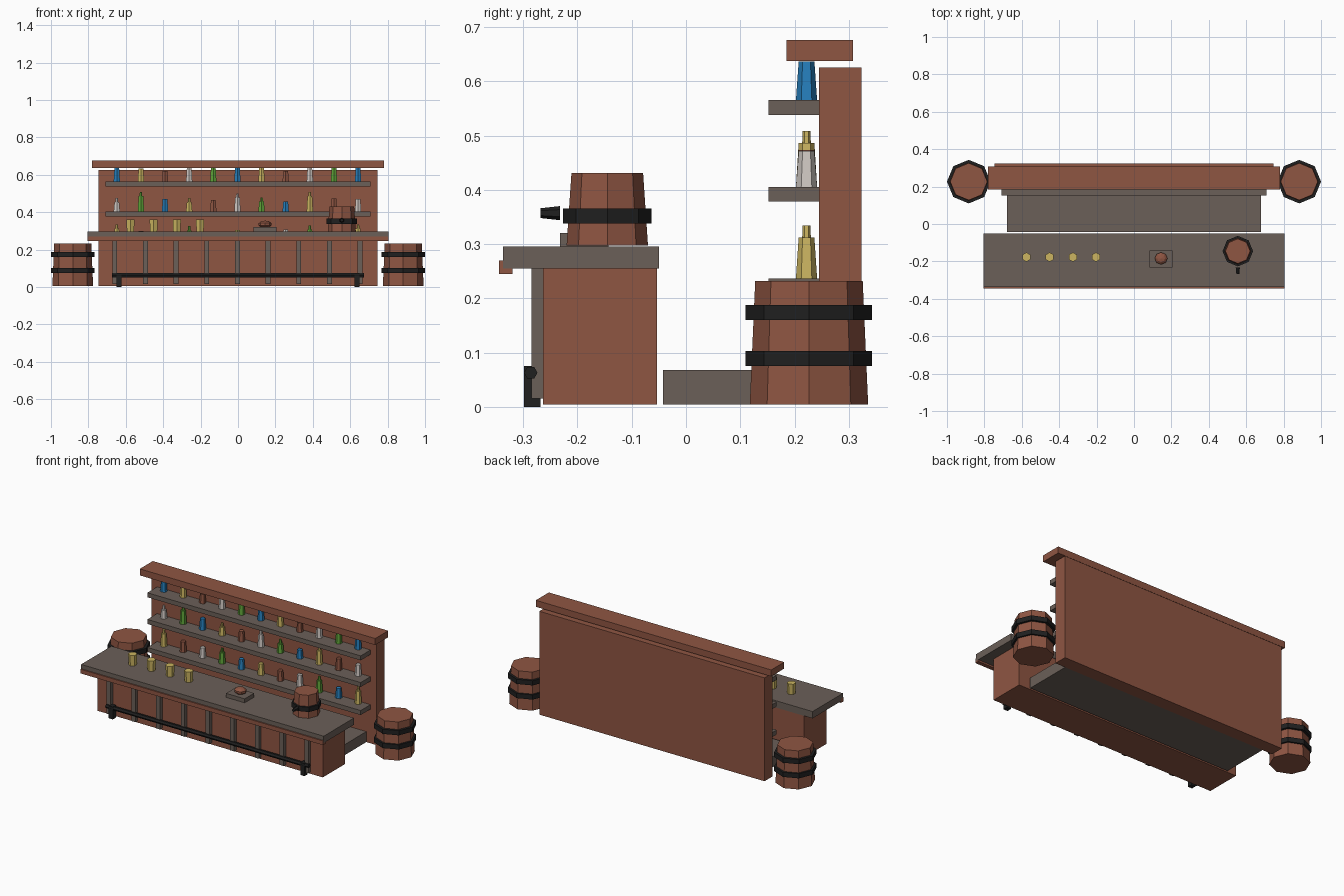
import bpy, math

if "Cube" in bpy.data.objects:
    bpy.data.objects.remove(bpy.data.objects["Cube"])


def material(name, r, g, b):
    lin = lambda c: c / 12.92 if c <= 0.04045 else ((c + 0.055) / 1.055) ** 2.4
    m = bpy.data.materials.new(name)
    m.diffuse_color = (lin(r), lin(g), lin(b), 1)
    m.use_nodes = True
    m.node_tree.nodes["Principled BSDF"].inputs["Base Color"].default_value = m.diffuse_color
    return m


WOOD = material("red brown wood", 0.56, 0.335, 0.26)
SLATE = material("grey brown board", 0.42, 0.375, 0.345)
IRON = material("black iron", 0.125, 0.125, 0.125)
BRASS = material("pale yellow", 0.80, 0.71, 0.38)
WHITE = material("pale glass", 0.82, 0.79, 0.77)
GREEN = material("green glass", 0.37, 0.64, 0.22)
BLUE = material("blue glass", 0.15, 0.50, 0.74)


def finish(name, mat):
    o = bpy.context.object
    o.name = name
    o.data.materials.append(mat)
    return o


def box(name, x, y, z, mat):
    """Box from (min, max) ranges on each axis."""
    bpy.ops.mesh.primitive_cube_add(size=1, location=[(a + b) / 2 for a, b in (x, y, z)])
    bpy.context.object.scale = [b - a for a, b in (x, y, z)]
    bpy.ops.object.transform_apply(location=False, rotation=False, scale=True)
    return finish(name, mat)


def frustum(name, x, y, z0, z1, r0, r1, sides, mat):
    bpy.ops.mesh.primitive_cone_add(vertices=sides, radius1=r0, radius2=r1,
                                    depth=z1 - z0, location=(x, y, (z0 + z1) / 2))
    return finish(name, mat)


def span(half):
    return (-half, half)


# Back wall, cornice and raised floor behind the counter
box("back_wall", span(0.747), (0.245, 0.323), (0.005, 0.625), WOOD)
box("cornice", span(0.781), (0.185, 0.308), (0.637, 0.676), WOOD)
box("floor_platform", span(0.68), (-0.042, 0.245), (0.005, 0.068), SLATE)

# Counter
box("counter_body", span(0.747), (-0.263, -0.053), (0.005, 0.255), WOOD)
box("counter_top", span(0.805), (-0.337, -0.05), (0.255, 0.296), SLATE)
box("counter_lip", span(0.805), (-0.344, -0.32), (0.245, 0.27), WOOD)
for i in range(9):
    x = -0.659 + 0.164 * i
    box(f"counter_batten_{i}", (x - 0.013, x + 0.013), (-0.285, -0.263), (0.016, 0.255), SLATE)

# Foot rail and its two posts
bpy.ops.mesh.primitive_cylinder_add(vertices=6, radius=0.0125, depth=1.345,
                                    location=(0, -0.286, 0.063),
                                    rotation=(math.pi / 2, 0, math.pi / 2))
rail = finish("foot_rail", IRON)
rail.rotation_euler = (0, math.pi / 2, 0)
for s in (-1, 1):
    x = s * 0.636
    box("foot_rail_post", (x - 0.014, x + 0.014), (-0.298, -0.268), (0, 0.075), IRON)

# Large barrels on both sides
for s in (-1, 1):
    frustum("barrel", s * 0.8835, 0.2265, 0.005, 0.232, 0.109, 0.099, 8, WOOD)
    for z in (0.075, 0.16):
        frustum("barrel_hoop", s * 0.8835, 0.2265, z, z + 0.028, 0.1165, 0.1165, 8, IRON)

# Small keg with tap on the counter
frustum("keg", 0.555, -0.145, 0.297, 0.431, 0.075, 0.066, 8, WOOD)
frustum("keg_hoop", 0.555, -0.145, 0.338, 0.366, 0.0815, 0.0815, 8, IRON)
tap = frustum("keg_tap", 0.555, -0.25, 0.339, 0.375, 0.009, 0.013, 6, IRON)
tap.rotation_euler = (-math.pi / 2, 0, 0)

# Board with a loaf
box("serving_board", (0.083, 0.207), (-0.232, -0.143), (0.296, 0.32), SLATE)
bpy.ops.mesh.primitive_uv_sphere_add(segments=8, ring_count=5, radius=1, location=(0.145, -0.184, 0.335))
bpy.context.object.scale = (0.036, 0.034, 0.02)
finish("loaf", WOOD)

# Mugs
for i in range(4):
    frustum(f"mug_{i}", -0.575 + 0.124 * i, -0.177, 0.296, 0.36, 0.022, 0.025, 6, BRASS)

# Shelves with bottles, colours cycling along each row
glass = (BRASS, WOOD, WHITE, GREEN, BLUE)
heights = (
    (97, 62, 60, 88, 60, 68, 60, 70, 92, 60, 97),
    (72, 103, 66, 72, 60, 95, 75, 52, 103, 68, 66),
    (71, 70, 55, 71, 71, 71, 71, 56, 71, 71, 71),
)
for row, z in enumerate((0.237, 0.405, 0.565)):
    box(f"shelf_{row}", span(0.708), (0.152, 0.245), (z - 0.027, z), SLATE)
    for i, h in enumerate(heights[row]):
        x, top, mat = -0.648 + 0.129 * i, z + h / 1000, glass[(i + 2 * row) % 5]
        shoulder = top - 0.022 if h > 71 else top
        frustum("bottle", x, 0.222, z, shoulder, 0.0195, 0.0145, 6, mat)
        if shoulder < top:
            frustum("bottle_neck", x, 0.222, shoulder, top, 0.008, 0.007, 6, mat)
